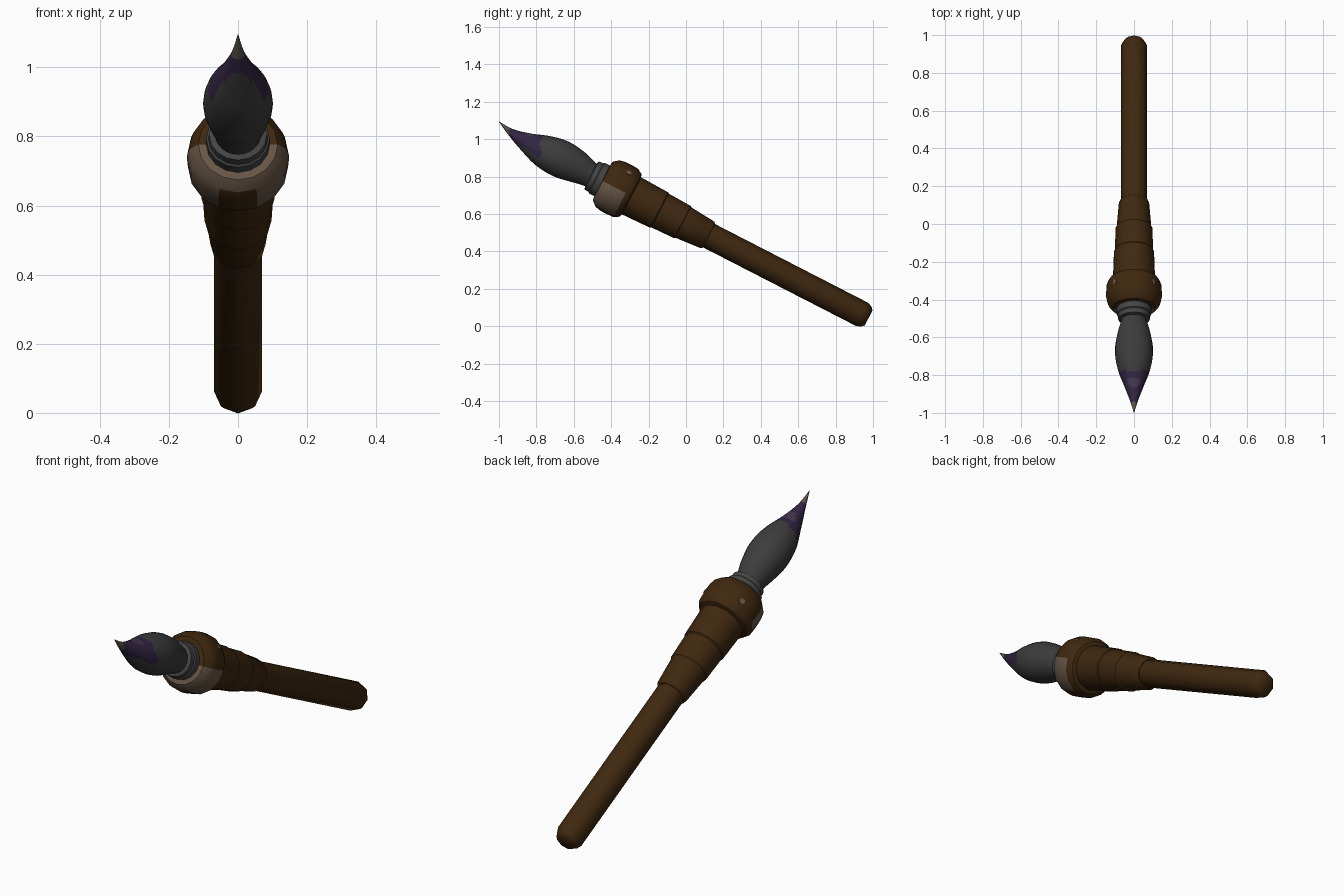
import bpy, bmesh, math
from mathutils import Vector

if "Cube" in bpy.data.objects:
    bpy.data.objects.remove(bpy.data.objects["Cube"])

def mat(name, rgb):
    m = bpy.data.materials.new(name)
    m.diffuse_color = (*rgb, 1)
    m.use_nodes = True
    m.node_tree.nodes["Principled BSDF"].inputs["Base Color"].default_value = m.diffuse_color
    return m

BROWN = mat("dark_wood", (0.050, 0.021, 0.005))
PALE = mat("pale_worn_trim", (0.135, 0.092, 0.062))
METAL = mat("grey_metal", (0.060, 0.060, 0.062))
HAIR = mat("dark_bristle", (0.046, 0.046, 0.046))
PURPLE = mat("purple_paint", (0.032, 0.018, 0.055))
LILAC = mat("light_purple_paint", (0.055, 0.036, 0.075))
TIP = mat("tan_tip", (0.10, 0.08, 0.06))

# Brush axis: from the butt end, rising towards the front
ANG = math.radians(27.2)
BUTT = Vector((0, 0.977, 0.045))
U = Vector((0, -math.cos(ANG), math.sin(ANG)))
X = Vector((1, 0, 0))

def loft(name, rings, sides, mats, rule=None, angle=35):
    """rings: (centre, direction, radius); capped at both ends."""
    bm = bmesh.new()
    loops = []
    for c, d, r in rings:
        n = d.cross(X).normalized()
        if n.z < 0:
            n = -n
        loops.append([bm.verts.new(c + X * r * math.cos(2 * math.pi * i / sides)
                                   + n * r * math.sin(2 * math.pi * i / sides))
                      for i in range(sides)])
    for a, b in zip(loops, loops[1:]):
        for i in range(sides):
            j = (i + 1) % sides
            bm.faces.new((a[i], a[j], b[j], b[i]))
    bm.faces.new(loops[0])
    bm.faces.new(loops[-1])
    bmesh.ops.recalc_face_normals(bm, faces=bm.faces)
    if rule:
        for f in bm.faces:
            f.material_index = rule(f.calc_center_median())
    me = bpy.data.meshes.new(name)
    bm.to_mesh(me)
    bm.free()
    ob = bpy.data.objects.new(name, me)
    bpy.context.collection.objects.link(ob)
    for m in mats:
        me.materials.append(m)
    bpy.ops.object.select_all(action='DESELECT')
    ob.select_set(True)
    bpy.context.view_layer.objects.active = ob
    bpy.ops.object.shade_smooth_by_angle(angle=math.radians(angle))
    return ob

def lathe(name, profile, sides, mats, rule=None, angle=35):
    return loft(name, [(BUTT + U * t, U, r) for t, r in profile], sides, mats, rule, angle)

# Handle with rounded butt
lathe("handle", [(0, 0.045), (0.015, 0.06), (0.04, 0.07), (1.1, 0.07)], 8, [BROWN], angle=50)

# Stepped grip sleeves
for i, (t0, t1, r0, r1) in enumerate([(0.96, 1.13, 0.08, 0.093),
                                      (1.11, 1.27, 0.097, 0.102),
                                      (1.25, 1.47, 0.106, 0.113)]):
    lathe(f"grip_sleeve_{i + 1}", [(t0, r0 - 0.008), (t0 + 0.01, r0), (t1, r1)], 12, [BROWN])

# Collar: worn pale trim on the lower front
def collar_rule(c):
    d = c - BUTT
    t = d.dot(U)
    p = d - U * t
    up = p.z / max(p.length, 1e-6)
    if t > 1.578:
        return 1 if up < 0.1 and p.length > 0.02 else 0
    return 1 if t > 1.48 and -0.8 < up < 0.02 else 0

lathe("collar", [(1.425, 0.11), (1.432, 0.128), (1.46, 0.145), (1.50, 0.147),
                 (1.535, 0.147), (1.57, 0.140), (1.60, 0.115), (1.603, 0.08)],
      16, [BROWN, PALE], collar_rule)

# Pale studs on the upper collar
for side, sx in (("left", -1), ("right", 1)):
    out = (X * sx + U.cross(X) * (1 if U.cross(X).z > 0 else -1)).normalized()
    base = BUTT + U * 1.495 + out * 0.141
    bpy.ops.mesh.primitive_cylinder_add(vertices=8, radius=0.015, depth=0.014, location=base,
                                        rotation=out.to_track_quat('Z', 'Y').to_euler())
    bpy.context.object.name = "stud_" + side
    bpy.context.object.data.materials.append(PALE)

# Metal ferrule with a lip
lathe("ferrule", [(1.58, 0.092), (1.635, 0.092), (1.64, 0.086), (1.665, 0.084),
                  (1.67, 0.07)], 16, [METAL])

# Bristle head: swelling, curved to a point
KEYS = [(-0.49, 0.79, 0.064), (-0.515, 0.81, 0.068), (-0.583, 0.852, 0.088), (-0.67, 0.895, 0.101),
        (-0.765, 0.938, 0.087), (-0.855, 0.985, 0.052), (-0.937, 1.038, 0.02),
        (-1.0, 1.094, 0.001)]
K = [Vector(k) for k in KEYS]
pts = []
for i in range(len(K) - 1):
    a, b, c, d = K[max(i - 1, 0)], K[i], K[i + 1], K[min(i + 2, len(K) - 1)]
    for s in range(6):
        u = s / 6
        pts.append(0.5 * (2 * b + (c - a) * u + (2 * a - 5 * b + 4 * c - d) * u * u
                          + (3 * b - a - 3 * c + d) * u ** 3))
pts.append(K[-1])
rings = []
for i, p in enumerate(pts):
    q = pts[min(i + 1, len(pts) - 1)] - pts[max(i - 1, 0)]
    rings.append((Vector((0, p.x, p.y)), Vector((0, q.x, q.y)), max(p.z, 0.001)))

def hair_rule(c):
    if c.y < -0.945:
        return 3
    if c.y < -0.775 and c.z > 0.945 + (-0.85 - c.y) * 0.6:
        if (c.x / 0.04) ** 2 + ((c.y + 0.835) / 0.025) ** 2 < 1 and c.z > 1.0:
            return 2
        return 1
    return 0

loft("bristle_head", rings, 24, [HAIR, PURPLE, LILAC, TIP], hair_rule, 60)
